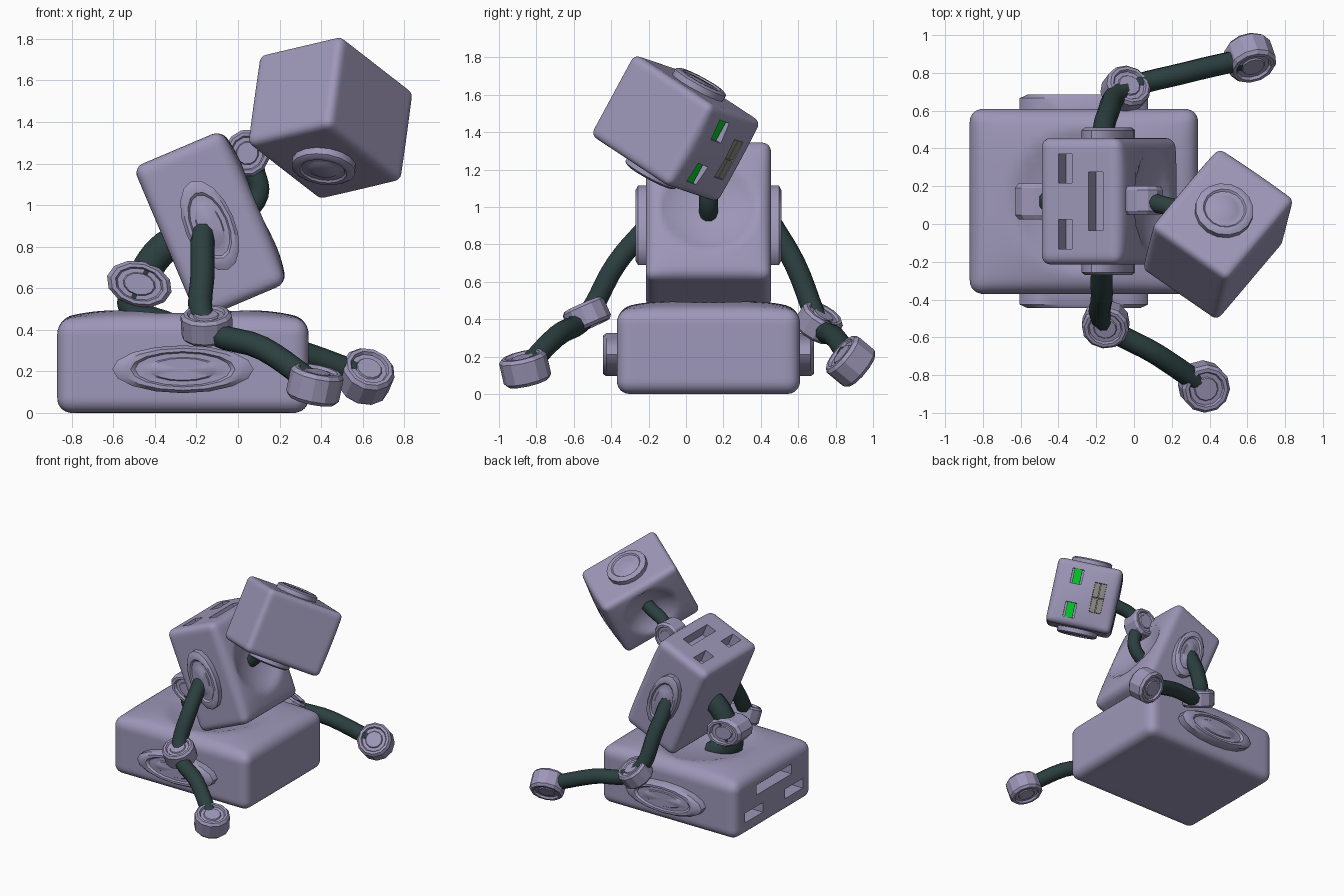
import bpy, bmesh
from math import cos, sin, pi, radians
from mathutils import Matrix, Vector

if "Cube" in bpy.data.objects:
    bpy.data.objects.remove(bpy.data.objects["Cube"])


def material(name, rgb):
    m = bpy.data.materials.new(name)
    m.diffuse_color = (*rgb, 1)
    m.use_nodes = True
    m.node_tree.nodes["Principled BSDF"].inputs["Base Color"].default_value = m.diffuse_color
    return m


SHELL = material("shell", (0.34, 0.31, 0.48))
RUBBER = material("rubber", (0.025, 0.05, 0.05))
GREEN = material("eye_green", (0.0, 0.6, 0.02))
GRILLE = material("grille", (0.25, 0.25, 0.22))


def finish(bm, name, mat, matrix=Matrix(), smooth=35):
    bmesh.ops.recalc_face_normals(bm, faces=bm.faces[:])
    me = bpy.data.meshes.new(name)
    bm.to_mesh(me)
    bm.free()
    me.transform(matrix)
    ob = bpy.data.objects.new(name, me)
    bpy.context.collection.objects.link(ob)
    me.materials.append(mat)
    select(ob)
    if smooth:
        bpy.ops.object.shade_smooth_by_angle(angle=radians(smooth))
    return ob


def select(ob):
    bpy.ops.object.select_all(action='DESELECT')
    ob.select_set(True)
    bpy.context.view_layer.objects.active = ob


def frame(center, x, y, z):
    m = Matrix((x, y, z)).transposed().to_4x4()
    m.translation = center
    return m


def box(name, center, size, mat, matrix):
    bm = bmesh.new()
    bmesh.ops.create_cube(bm, size=1)
    bmesh.ops.transform(bm, verts=bm.verts[:],
                        matrix=Matrix.Translation(center) @ Matrix.Diagonal((*size, 1)))
    return finish(bm, name, mat, matrix, 0)


def lathe(name, profile, sides, matrix, scale, smooth):
    # profile runs pole to pole as (radius, height)
    bm = bmesh.new()
    rings = []
    for r, h in profile:
        if r == 0:
            rings.append([bm.verts.new((0, 0, h * scale[2]))] * sides)
        else:
            rings.append([bm.verts.new((r * cos(2 * pi * i / sides) * scale[0],
                                        r * sin(2 * pi * i / sides) * scale[1],
                                        h * scale[2])) for i in range(sides)])
    for a, b in zip(rings, rings[1:]):
        for i in range(sides):
            j = (i + 1) % sides
            bm.faces.new(list(dict.fromkeys((a[i], a[j], b[j], b[i]))))
    return finish(bm, name, SHELL, matrix, smooth)


HALF = [(0, 0.9), (0.46, 0.9), (0.5, 0.8), (0.68, 0.8), (0.74, 1), (0.88, 1), (1, 0.75)]


def body(name, center, axes, dims, radius, crown, ear, ear_out, solid_face=False):
    """Rounded block. Local x = ear axis, y = face direction, z = dished side."""
    e, f, d = (Vector(a).normalized() for a in axes)
    M = frame(Vector(center), e, f, d)
    W, L, H = dims
    half = Vector(dims) / 2
    bm = bmesh.new()
    bmesh.ops.create_cube(bm, size=2)
    bmesh.ops.subdivide_edges(bm, edges=bm.edges[:], cuts=27, use_grid_fill=True)
    for v in bm.verts:
        p = Vector()
        for i in range(3):
            t = min(abs(v.co[i]), 1)
            p[i] = (1 - (1 - t) ** 1.5) * half[i] * (1 if v.co[i] > 0 else -1)
        q = Vector([max(-half[i] + radius, min(half[i] - radius, p[i])) for i in range(3)])
        n = p - q
        if n.length > 1e-6:
            p = q + n.normalized() * radius
        a, b, c = p.x / half.x, p.y / half.y, p.z / half.z
        if c > 0.8:  # crowned side with the socket dish
            rr = (p.x / (0.39 * W)) ** 2 + (p.y / (0.31 * L)) ** 2
            p.z += crown * (1 - a ** 4) * (1 - b ** 4)
            if rr < 1:
                p.z -= 0.16 * H * (1 - rr) ** 0.8
        if b > 0.8 and solid_face:
            p.y += 0.03 * (1 - a * a) * (1 - min(1, c * c))
        v.co = p
    ob = finish(bm, name, SHELL, M, 40)
    # eye and mouth openings
    deep = 0.05 if solid_face else 0.22 * H
    holes = [((s * 0.26 * W, L / 2, -0.17 * H), (0.23 * W, 2 * deep, 0.17 * H)) for s in (-1, 1)]
    holes.append(((0, L / 2, 0.21 * H), (0.46 * W, 2 * deep, 0.18 * H)))
    for c, s in holes:
        cutter = box("cutter", c, s, SHELL, M)
        cutter.hide_render = True
        mod = ob.modifiers.new("cut", 'BOOLEAN')
        mod.operation, mod.solver, mod.object = 'DIFFERENCE', 'EXACT', cutter
        select(ob)
        bpy.ops.object.modifier_apply(modifier=mod.name)
        bpy.data.objects.remove(cutter)
    # round ear discs on both sides
    for s in (-1, 1):
        pos = M @ Vector((s * W / 2, 0, ear[2]))
        lathe(name + "_ear", HALF + [(1, -0.3), (0, -0.3)], 16,
              frame(pos, f, d * s, e * s), (ear[0], ear[1], ear_out), 40)
    return M


def tube(name, points, r):
    cu = bpy.data.curves.new(name, 'CURVE')
    cu.dimensions = '3D'
    cu.bevel_depth, cu.bevel_resolution, cu.resolution_u = r, 3, 5
    cu.use_fill_caps = True
    sp = cu.splines.new('BEZIER')
    sp.bezier_points.add(len(points) - 1)
    for bp, p in zip(sp.bezier_points, points):
        bp.co = p
        bp.handle_left_type = bp.handle_right_type = 'AUTO'
    ob = bpy.data.objects.new(name, cu)
    bpy.context.collection.objects.link(ob)
    cu.materials.append(RUBBER)
    select(ob)
    bpy.ops.object.convert(target='MESH')
    bpy.ops.object.shade_smooth_by_angle(angle=radians(50))


def joint(name, pos, axis, rx, ry, half_width):
    z = Vector(axis).normalized()
    ref = Vector((1, 0, -0.25)) if abs(z.x) < 0.8 else Vector((0, 0, 1))
    y = z.cross(ref).normalized()
    profile = HALF + [(r, -h) for r, h in reversed(HALF)]
    lathe(name, profile, 12, frame(Vector(pos), y.cross(z), y, z), (rx, ry, half_width), 20)


# Three blocks: base, torso, head
body("base", (-0.265, 0.12, 0.225), ((0, 1, 0), (-1, 0, 0), (0, 0, 1)),
     (0.98, 1.21, 0.45), 0.07, 0.05, (0.34, 0.115, -0.015), 0.075)
a = radians(23)
body("torso", (-0.136, 0.12, 0.902), ((0, 1, 0), (-sin(a), 0, cos(a)), (cos(a), 0, sin(a))),
     (0.67, 0.80, 0.46), 0.05, 0.03, (0.23, 0.12, 0), 0.055)
e, f = Vector((0.12, 0.47, 0.87)).normalized(), Vector((0.58, 0.69, -0.44))
f = (f - e * f.dot(e)).normalized()
HW, HL, HH = 0.50, 0.62, 0.50
M = body("head", (0.445, -0.055, 1.42), (e, f, e.cross(f)),
         (HW, HL, HH), 0.04, 0.01, (0.155, 0.155, 0), 0.045, True)

# Glowing eyes and mouth grille
for s in (-1, 1):
    box("eye", (s * 0.13, HL / 2 - 0.02, -0.085), (0.115, 0.04, 0.06), GREEN, M)
    for t in (-1, 1):
        box("mouth_grille", (s * 0.058, HL / 2 - 0.01, 0.105 + t * 0.023),
            (0.11, 0.05, 0.042), GRILLE, M)

# Waist and neck
tube("waist_tube", [(-0.32, 0.12, 0.4), (-0.5, 0.12, 0.5), (-0.46, 0.12, 0.64),
                    (-0.37, 0.12, 0.78), (-0.24, 0.12, 0.86)], 0.08)
joint("waist_joint", (-0.475, 0.12, 0.62), (0, 1, 0), 0.16, 0.11, 0.095)
tube("neck_tube", [(0.0, 0.12, 0.93), (0.1, 0.12, 1.05), (0.08, 0.12, 1.18),
                   (0.08, 0.12, 1.28), (0.3, 0.06, 1.39)], 0.05)
joint("neck_joint", (0.045, 0.125, 1.25), (0, 1, 0), 0.11, 0.115, 0.075)

# Arms: shoulder, elbow, hand with the joint axes
arms = [("near", (-0.17, -0.2, 0.9), (-0.17, -0.37, 0.7), (-0.15, -0.53, 0.42), (0.12, -0.69, 0.31),
         (0.37, -0.86, 0.135), (-0.05, -0.4, 0.9), (0.2, -0.22, 0.95)),
        ("far", (-0.17, 0.45, 0.92), (-0.14, 0.58, 0.7), (-0.045, 0.71, 0.38), (0.27, 0.8, 0.3),
         (0.615, 0.88, 0.175), (0.35, 0.45, 0.8), (0.25, -0.72, 0.6))]
for side, shoulder, mid, elbow, fore, hand, elbow_axis, hand_axis in arms:
    tube(side + "_arm", [shoulder, mid, elbow, fore, hand], 0.058)
    joint(side + "_elbow", elbow, elbow_axis, 0.125, 0.12, 0.065)
    joint(side + "_hand", hand, hand_axis, 0.13, 0.13, 0.075)
